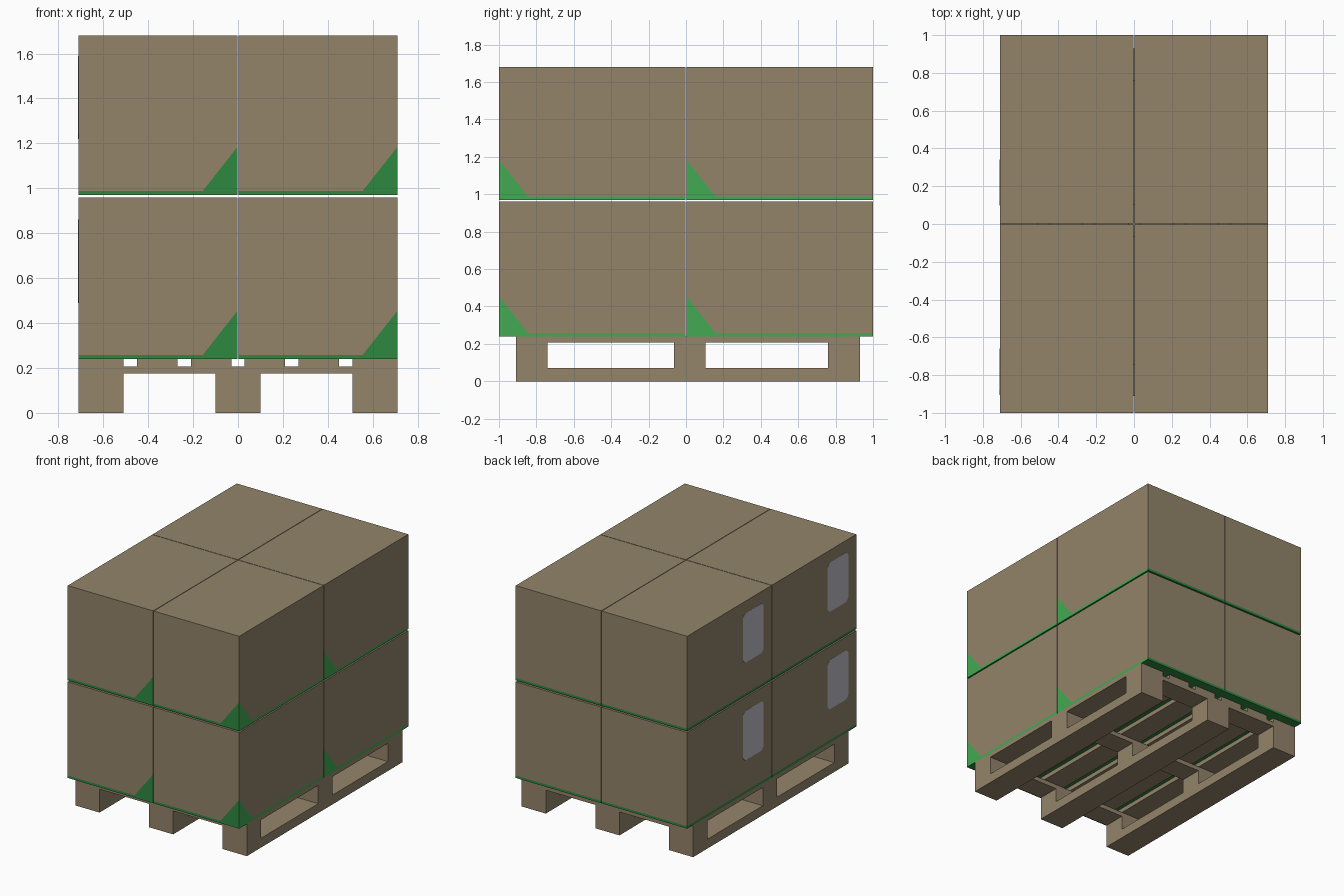
import bpy, bmesh
from mathutils import Vector

if "Cube" in bpy.data.objects:
    bpy.data.objects.remove(bpy.data.objects["Cube"])


def material(name, rgb):
    # sRGB 0-255 to linear
    lin = [((c / 255 + 0.055) / 1.055) ** 2.4 for c in rgb]
    m = bpy.data.materials.new(name)
    m.diffuse_color = (*lin, 1)
    m.use_nodes = True
    m.node_tree.nodes["Principled BSDF"].inputs["Base Color"].default_value = m.diffuse_color
    return m


CARD = material("cardboard", (146, 132, 106))
GREEN = material("dark green print", (47, 137, 64))
LIGHT = material("light green print", (66, 170, 82))
LABEL = material("grey label", (190, 188, 200))
WOOD = material("pallet wood", (149, 133, 107))


def finish(bm, name, mats):
    bmesh.ops.recalc_face_normals(bm, faces=bm.faces)
    mesh = bpy.data.meshes.new(name)
    bm.to_mesh(mesh)
    bm.free()
    for m in mats:
        mesh.materials.append(m)
    ob = bpy.data.objects.new(name, mesh)
    bpy.context.collection.objects.link(ob)
    return ob


def box_mesh(x0, x1, y0, y1, z0, z1):
    bm = bmesh.new()
    bmesh.ops.create_cube(bm, size=1)
    for v in bm.verts:
        v.co = Vector(((x0, x1)[v.co.x > 0], (y0, y1)[v.co.y > 0], (z0, z1)[v.co.z > 0]))
    return bm


def block(name, *dims):
    return finish(box_mesh(*dims), name, [WOOD])


# Cartons: green base band plus one green corner, cut by planes
GAP, BAND, CORNER_W, CORNER_H = 0.002, 0.018, 0.155, 0.215


def carton(name, x0, x1, y0, y1, z0, z1):
    bm = box_mesh(x0, x1, y0, y1, z0, z1)
    a = Vector((x1, y0, z0 + CORNER_H))
    b = Vector((x1 - CORNER_W, y0, z0 + BAND))
    c = Vector((x1, y0 + CORNER_W, z0 + BAND))
    slope = (b - a).cross(c - a).normalized()
    if slope.z < 0:
        slope.negate()
    planes = [(Vector((0, 0, z0 + BAND)), Vector((0, 0, 1))), (a, slope)]
    for co, no in planes:
        bmesh.ops.bisect_plane(bm, geom=bm.verts[:] + bm.edges[:] + bm.faces[:],
                               plane_co=co, plane_no=no)
    bm.normal_update()
    for f in bm.faces:
        mid = f.calc_center_median()
        # the corner plane only colours the front and right sides
        low = (mid - planes[0][0]).dot(planes[0][1]) < 0
        corner = (mid - a).dot(slope) < 0 and (f.normal.y < -0.5 or f.normal.x > 0.5)
        if low or corner:
            f.material_index = 2 if f.normal.x > 0.5 else 1
    finish(bm, name, [CARD, GREEN, LIGHT])


# Shipping label on the left side: plate with clipped corners
def label(name, x, y0, y1, z0, z1, cut=0.025):
    pts = [(y0 + cut, z0), (y1 - cut, z0), (y1, z0 + cut), (y1, z1 - cut),
           (y1 - cut, z1), (y0 + cut, z1), (y0, z1 - cut), (y0, z0 + cut)]
    bm = bmesh.new()
    face = bm.faces.new([bm.verts.new((x, y, z)) for y, z in pts])
    ext = bmesh.ops.extrude_face_region(bm, geom=[face])
    for v in ext["geom"]:
        if isinstance(v, bmesh.types.BMVert):
            v.co.x -= 0.002
    finish(bm, name, [LABEL])


for layer, z0, z1 in (("lower", 0.24, 0.96), ("upper", 0.97, 1.68)):
    for row, y0, y1 in (("front", -1, -GAP), ("back", GAP, 1)):
        for side, x0, x1 in (("left", -0.71, -GAP), ("right", GAP, 0.71)):
            carton(f"{layer}_{row}_{side}_carton", x0, x1, y0, y1, z0, z1)
        label(f"{layer}_{row}_label", -0.7095, y0 + 0.095, y0 + 0.34, z0 + 0.25, z0 + 0.62)

# Pallet: deck boards, cross boards, blocks and skids
for i, (a, b) in enumerate(((0.03, 0.21), (0.27, 0.45), (0.51, 0.71))):
    block(f"deck_board_right_{i}", a, b, -0.91, 0.93, 0.207, 0.24)
    block(f"deck_board_left_{i}", -b, -a, -0.91, 0.93, 0.207, 0.24)
rows = ((-0.91, -0.74), (-0.065, 0.105), (0.76, 0.93))
for j, (y0, y1) in enumerate(rows):
    block(f"cross_board_{j}", -0.71, 0.71, y0, y1, 0.175, 0.207)
for i, (x0, x1) in enumerate(((-0.71, -0.51), (-0.10, 0.10), (0.51, 0.71))):
    block(f"skid_{i}", x0, x1, -0.91, 0.93, 0, 0.07)
    for j, (y0, y1) in enumerate(rows):
        block(f"spacer_block_{i}_{j}", x0, x1, y0, y1, 0.07, 0.175)
